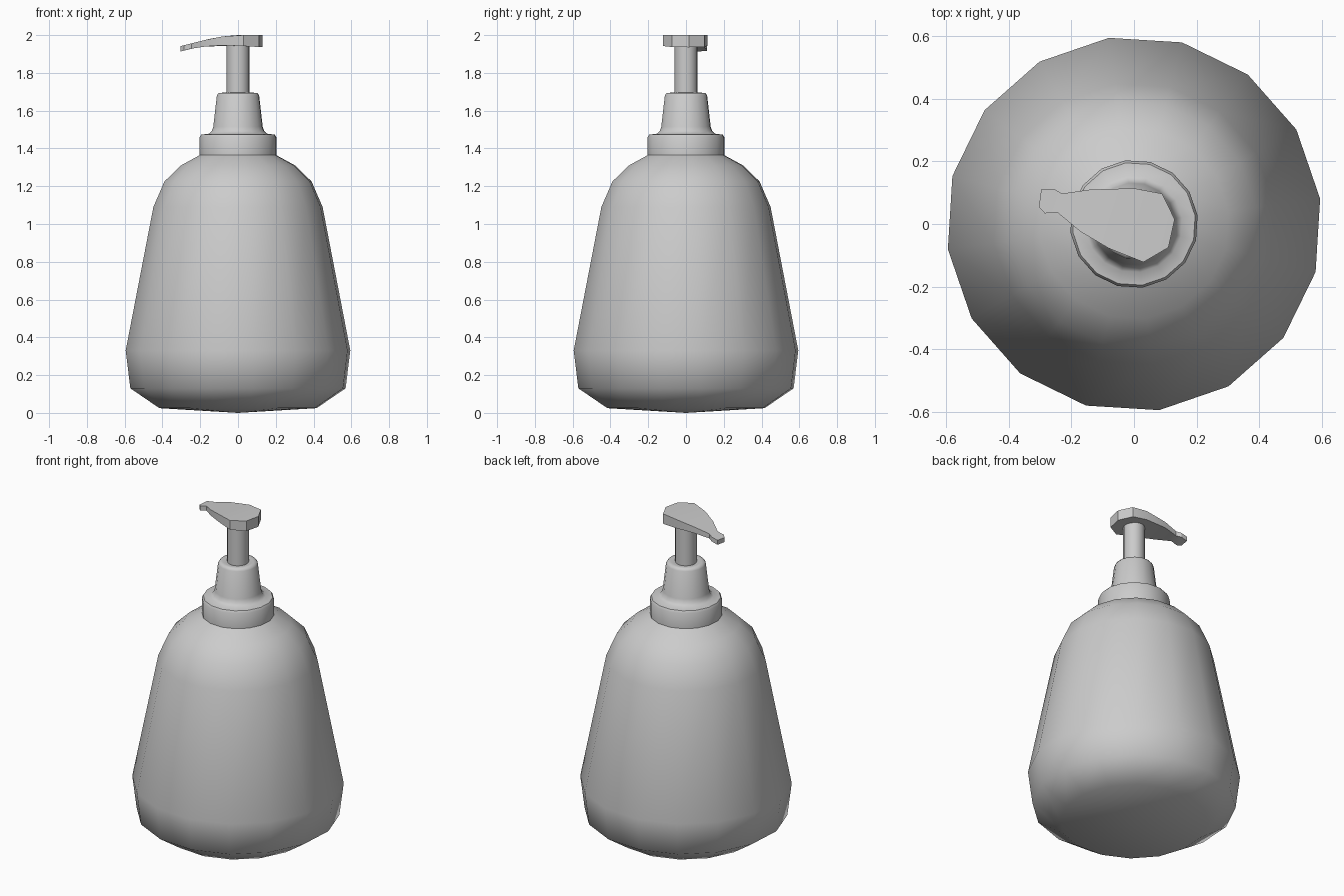
import bpy, bmesh, math

if "Cube" in bpy.data.objects:
    bpy.data.objects.remove(bpy.data.objects["Cube"])

SIDES, TURN = 16, math.radians(7.7)


def finish(name, bm, angle):
    bmesh.ops.recalc_face_normals(bm, faces=bm.faces)
    me = bpy.data.meshes.new(name)
    bm.to_mesh(me)
    bm.free()
    ob = bpy.data.objects.new(name, me)
    bpy.context.collection.objects.link(ob)
    bpy.ops.object.select_all(action='DESELECT')
    ob.select_set(True)
    bpy.context.view_layer.objects.active = ob
    bpy.ops.object.shade_smooth_by_angle(angle=math.radians(angle))
    return ob


def lathe(name, profile, angle):
    """Revolve (radius, z) points; radius 0 closes to a pole."""
    bm = bmesh.new()
    rings = []
    for r, z in profile:
        if r == 0:
            rings.append([bm.verts.new((0, 0, z))] * SIDES)
        else:
            rings.append([bm.verts.new((r * math.cos(TURN + math.tau * i / SIDES),
                                        r * math.sin(TURN + math.tau * i / SIDES), z))
                          for i in range(SIDES)])
    for a, b in zip(rings, rings[1:]):
        for i in range(SIDES):
            j = (i + 1) % SIDES
            bm.faces.new(list(dict.fromkeys((a[i], a[j], b[j], b[i]))))
    return finish(name, bm, angle)


# Bottle with rounded shoulders and slightly domed base
lathe("bottle", [(0, 0), (0.42, 0.025), (0.575, 0.13), (0.6, 0.33), (0.452, 1.09),
                 (0.393, 1.225), (0.305, 1.31), (0.2, 1.367)], 60)

# Screw collar flowing up into the tapered pump neck
lathe("collar", [(0.18, 1.365), (0.205, 1.365), (0.205, 1.46), (0.197, 1.473),
                 (0.155, 1.478), (0.14, 1.492), (0.132, 1.515), (0.113, 1.68),
                 (0.104, 1.693), (0.085, 1.695), (0.058, 1.69)], 50)

# Pump stem
lathe("pump_stem", [(0.061, 1.68), (0.061, 1.95)], 50)

# Pump head: cross-sections from spout tip to back (one side x, y; other side x, y)
sections = [(-0.296, 0.112, -0.304, 0.055), (-0.255, 0.112, -0.285, 0.034),
            (-0.23, 0.097, -0.245, 0.037), (-0.14, 0.11, -0.17, -0.025),
            (0.0, 0.114, -0.08, -0.078), (0.09, 0.097, 0.03, -0.122),
            (0.13, 0.015, 0.11, -0.075)]


def height(x, table):
    for (x0, z0), (x1, z1) in zip(table, table[1:]):
        if x <= x1:
            return z0 + (z1 - z0) * (x - x0) / (x1 - x0)
    return table[-1][1]


top = [(-0.31, 1.94), (-0.16, 1.978), (-0.07, 1.995), (0.0, 2.0), (0.14, 2.0)]
under = [(-0.31, 1.912), (-0.24, 1.93), (-0.12, 1.947), (0.0, 1.944), (0.14, 1.935)]
bm = bmesh.new()
loops = []
for ax, ay, bx, by in sections:
    loops.append([bm.verts.new((x, y, height(x, t))) for x, y, t in
                  ((ax, ay, top), (bx, by, top), (bx, by, under), (ax, ay, under))])
for a, b in zip(loops, loops[1:]):
    for i in range(4):
        j = (i + 1) % 4
        bm.faces.new((a[i], a[j], b[j], b[i]))
bm.faces.new(loops[0])
bm.faces.new(loops[-1])
finish("pump_head", bm, 30)
